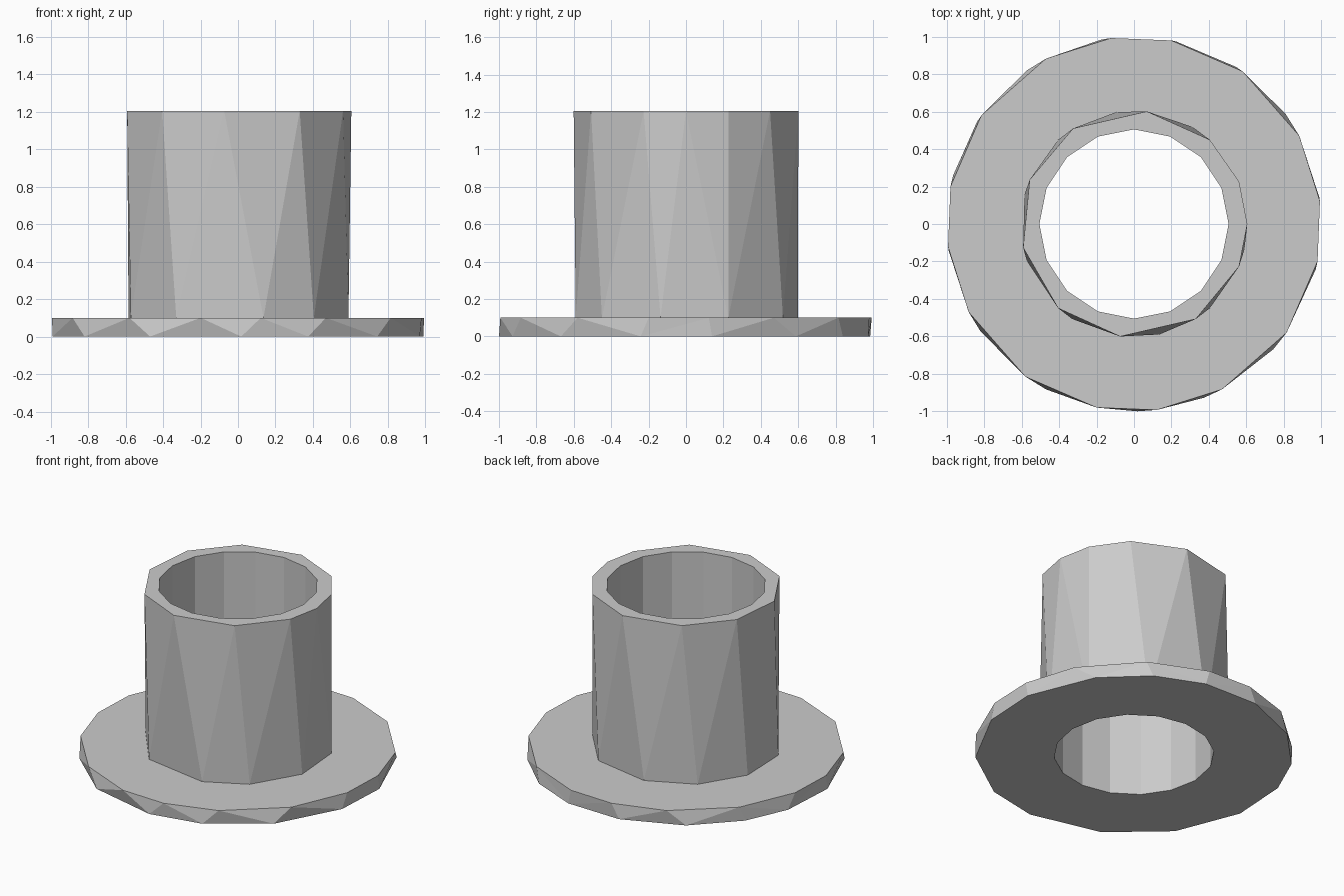
import bpy
import bmesh
from math import cos, sin, radians

cube = bpy.data.objects.get("Cube")
if cube:
    bpy.data.objects.remove(cube, do_unlink=True)

# Plain grey material
grey = bpy.data.materials.new("light_grey")
grey.use_nodes = True
COLOUR = (0.6, 0.6, 0.6, 1)
grey.diffuse_color = COLOUR
grey.node_tree.nodes["Principled BSDF"].inputs["Base Color"].default_value = COLOUR


def add_ring(bm, radius, z, angles):
    """Polygon of vertices, kept together with their angles."""
    return [(a, bm.verts.new((radius * cos(radians(a)), radius * sin(radians(a)), z)))
            for a in angles]


def stitch(bm, first, second):
    """Join two rings by a zigzag of triangles, in order of angle."""
    first = first + [(first[0][0] + 360, first[0][1])]
    second = second + [(second[0][0] + 360, second[0][1])]
    i = j = 0
    while i < len(first) - 1 or j < len(second) - 1:
        step_first = j == len(second) - 1 or (
            i < len(first) - 1 and first[i + 1][0] <= second[j + 1][0])
        if step_first:
            bm.faces.new((first[i][1], first[i + 1][1], second[j][1]))
            i += 1
        else:
            bm.faces.new((first[i][1], second[j + 1][1], second[j][1]))
            j += 1


# Uneven facet angles of each rim
bore = [k * 22.5 for k in range(16)]
flange_low = [8, 36, 57, 77, 100, 125, 147, 165, 188, 215, 242, 271, 292, 318, 346]
flange_high = [q + a for q in (0, 90, 180, 270) for a in (7, 28, 54.6, 78.5)]
tube_low = [22, 59, 99, 132, 165, 199, 237, 283, 312, 347]
tube_high = [0, 22, 48, 83.5, 122.5, 157, 192, 228, 263, 303, 338]

# Flanged sleeve: rings run from the bore, round the outside and back
bm = bmesh.new()
rings = [add_ring(bm, r, z, angles) for r, z, angles in (
    (0.505, 0, bore),
    (1.0, 0, flange_low),
    (1.0, 0.1, flange_high),
    (0.605, 0.1, tube_low),
    (0.605, 1.205, tube_high),
    (0.505, 1.205, bore),
)]
for k, ring in enumerate(rings):
    stitch(bm, ring, rings[(k + 1) % len(rings)])
bmesh.ops.recalc_face_normals(bm, faces=bm.faces)

mesh = bpy.data.meshes.new("flanged_sleeve")
bm.to_mesh(mesh)
bm.free()
mesh.materials.append(grey)
sleeve = bpy.data.objects.new("flanged_sleeve", mesh)
bpy.context.collection.objects.link(sleeve)
